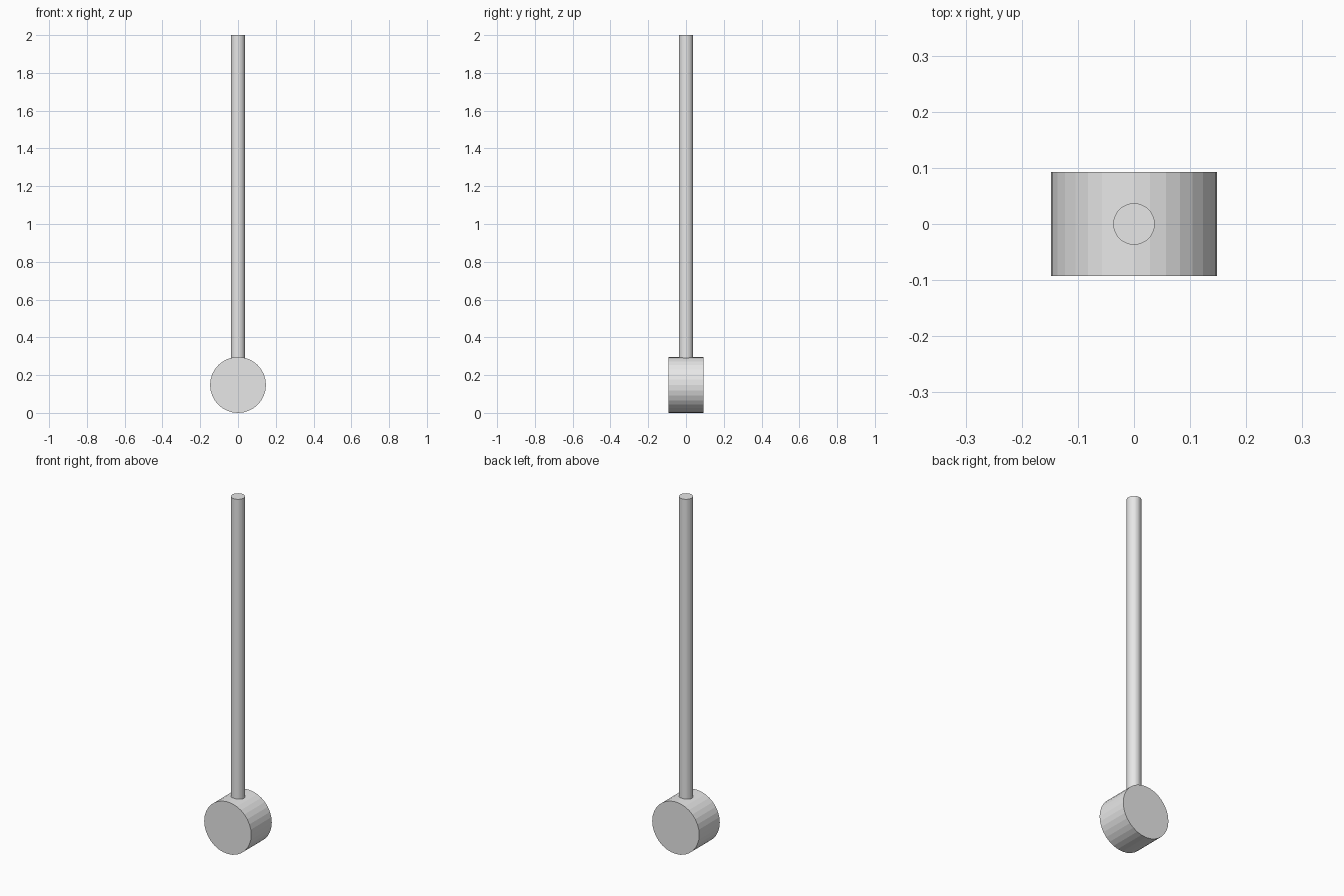
import bpy
import math

cube = bpy.data.objects.get("Cube")
if cube:
    bpy.data.objects.remove(cube, do_unlink=True)

# Single plain grey
grey = bpy.data.materials.new("light_grey")
grey.use_nodes = True
colour = (0.8, 0.8, 0.8, 1)
grey.diffuse_color = colour
for node in grey.node_tree.nodes:
    if node.type == 'BSDF_PRINCIPLED':
        node.inputs["Base Color"].default_value = colour


def cylinder(name, radius, depth, z, tilt=0):
    bpy.ops.mesh.primitive_cylinder_add(
        vertices=32, radius=radius, depth=depth,
        location=(0, 0, z), rotation=(tilt, 0, 0))
    obj = bpy.context.object
    obj.name = name
    obj.data.materials.append(grey)
    return obj


HEAD_RADIUS = 0.148
TOP = 2.0

# Drum-shaped head lying along the y axis
cylinder("head", HEAD_RADIUS, 0.185, HEAD_RADIUS, math.pi / 2)

# Upright handle, rooted at the centre of the head
cylinder("handle", 0.037, TOP - HEAD_RADIUS, (TOP + HEAD_RADIUS) / 2)
